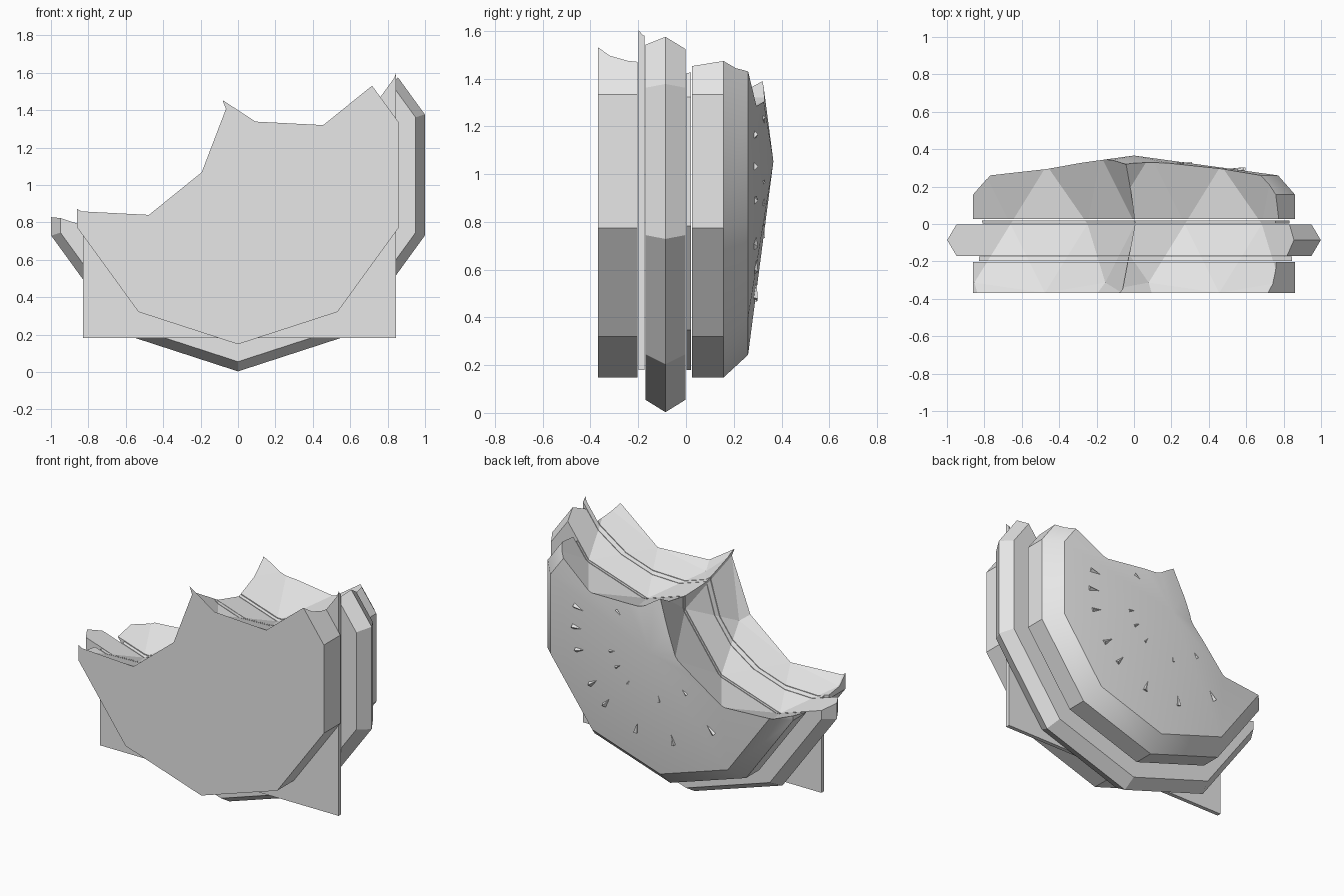
import bpy, bmesh, math
from mathutils import Matrix, Vector

if "Cube" in bpy.data.objects:
    bpy.data.objects.remove(bpy.data.objects["Cube"], do_unlink=True)

CENTRE_Z = 1.053
SIDES = 10
BITES = [Vector((-0.66, 0, 1.406)), Vector((0.272, 0, 1.886))]
BITE_RADIUS = 0.7

grey = bpy.data.materials.new("light_grey")
grey.use_nodes = True
grey.diffuse_color = (0.8, 0.8, 0.8, 1)
grey.node_tree.nodes["Principled BSDF"].inputs["Base Color"].default_value = (0.8, 0.8, 0.8, 1)


def finish(bm, name):
    bmesh.ops.recalc_face_normals(bm, faces=bm.faces)
    mesh = bpy.data.meshes.new(name)
    bm.to_mesh(mesh)
    bm.free()
    mesh.materials.append(grey)
    obj = bpy.data.objects.new(name, mesh)
    bpy.context.collection.objects.link(obj)
    return obj


def activate(obj):
    bpy.ops.object.select_all(action="DESELECT")
    obj.select_set(True)
    bpy.context.view_layer.objects.active = obj


def round_layer(name, profile):
    """Ten-sided disc around the y axis from (y, radius) steps."""
    bm = bmesh.new()
    rings = []
    for y, r in profile:
        count = SIDES if r > 0 else 1
        ring = []
        for i in range(count):
            a = math.tau * i / SIDES - math.pi / 2
            ring.append(bm.verts.new((r * math.cos(a), y, CENTRE_Z + r * math.sin(a))))
        rings.append(ring)
    for lower, upper in zip(rings, rings[1:]):
        for i in range(SIDES):
            j = (i + 1) % SIDES
            if len(upper) == 1:
                bm.faces.new((lower[i], lower[j], upper[0]))
            else:
                bm.faces.new((lower[i], lower[j], upper[j], upper[i]))
    for ring in (rings[0], rings[-1]):
        if len(ring) > 1:
            bm.faces.new(ring)
    return finish(bm, name)


# Stacked layers, front to back
bottom_bun = round_layer("bottom_bun", [(-0.368, 0.905), (-0.203, 0.905)])
patty = round_layer("patty", [(-0.17, 0.998), (-0.086, 1.05), (-0.002, 0.998)])
tomato_slice = round_layer("tomato_slice", [(0.002, 0.873), (0.02, 0.873)])
top_bun = round_layer("top_bun", [(0.026, 0.905), (0.157, 0.905), (0.26, 0.81), (0.366, 0)])
activate(top_bun)
bpy.ops.object.shade_smooth_by_angle(angle=math.radians(30))

# Square cheese slice
bm = bmesh.new()
bmesh.ops.create_cube(bm, size=1, matrix=Matrix.Translation((0.008, -0.186, 1.018))
                      @ Matrix.Diagonal((1.675, 0.026, 1.675, 1)))
cheese = finish(bm, "cheese_slice")

# Two faceted bites taken out of every layer
cutters = []
for centre in BITES:
    bm = bmesh.new()
    bmesh.ops.create_icosphere(bm, subdivisions=2, radius=BITE_RADIUS,
                               matrix=Matrix.Translation(centre) @ Matrix.Rotation(-math.pi / 2, 4, "X"))
    cutter = finish(bm, "bite_cutter")
    cutter.hide_render = True
    cutters.append(cutter)

for layer in (bottom_bun, cheese, patty, tomato_slice, top_bun):
    activate(layer)
    for cutter in cutters:
        mod = layer.modifiers.new("bite", "BOOLEAN")
        mod.operation = "DIFFERENCE"
        mod.solver = "EXACT"
        mod.object = cutter
        bpy.ops.object.modifier_apply(modifier=mod.name)

# The part above the bites is loose, so keep only what hangs below them
for layer in (bottom_bun, cheese, patty, tomato_slice, top_bun):
    bm = bmesh.new()
    bm.from_mesh(layer.data)
    bm.verts.ensure_lookup_table()
    keep = {min(bm.verts, key=lambda v: v.co.z)}
    frontier = list(keep)
    while frontier:
        vert = frontier.pop()
        for edge in vert.link_edges:
            other = edge.other_vert(vert)
            if other not in keep:
                keep.add(other)
                frontier.append(other)
    bmesh.ops.delete(bm, geom=[v for v in bm.verts if v not in keep], context="VERTS")
    bm.to_mesh(layer.data)
    bm.free()

for cutter in cutters:
    bpy.data.objects.remove(cutter, do_unlink=True)

# Seeds on the domed bun, pointing at its middle
bm = bmesh.new()
SEED_RINGS = [(0.3, 0.6, (35, -16, -34, -55, -97, -136)),
              (0.56, 1.0, (11, -2, -16, -37, -51, -75, -101, -132))]
for radius, size, angles in SEED_RINGS:
    for angle in angles:
        a = math.radians(angle)
        y = 0.366 - 0.106 * radius / 0.79
        spot = Vector((radius * math.cos(a), y, CENTRE_Z + radius * math.sin(a)))
        inward = Vector((-math.cos(a), 0.13, -math.sin(a)))
        turn = inward.to_track_quat("Z", "Y").to_matrix().to_4x4()
        bmesh.ops.create_cone(bm, cap_ends=True, segments=4, radius1=0.016 * size, radius2=0, depth=0.07 * size,
                              matrix=Matrix.Translation(spot) @ turn)
finish(bm, "seeds")
